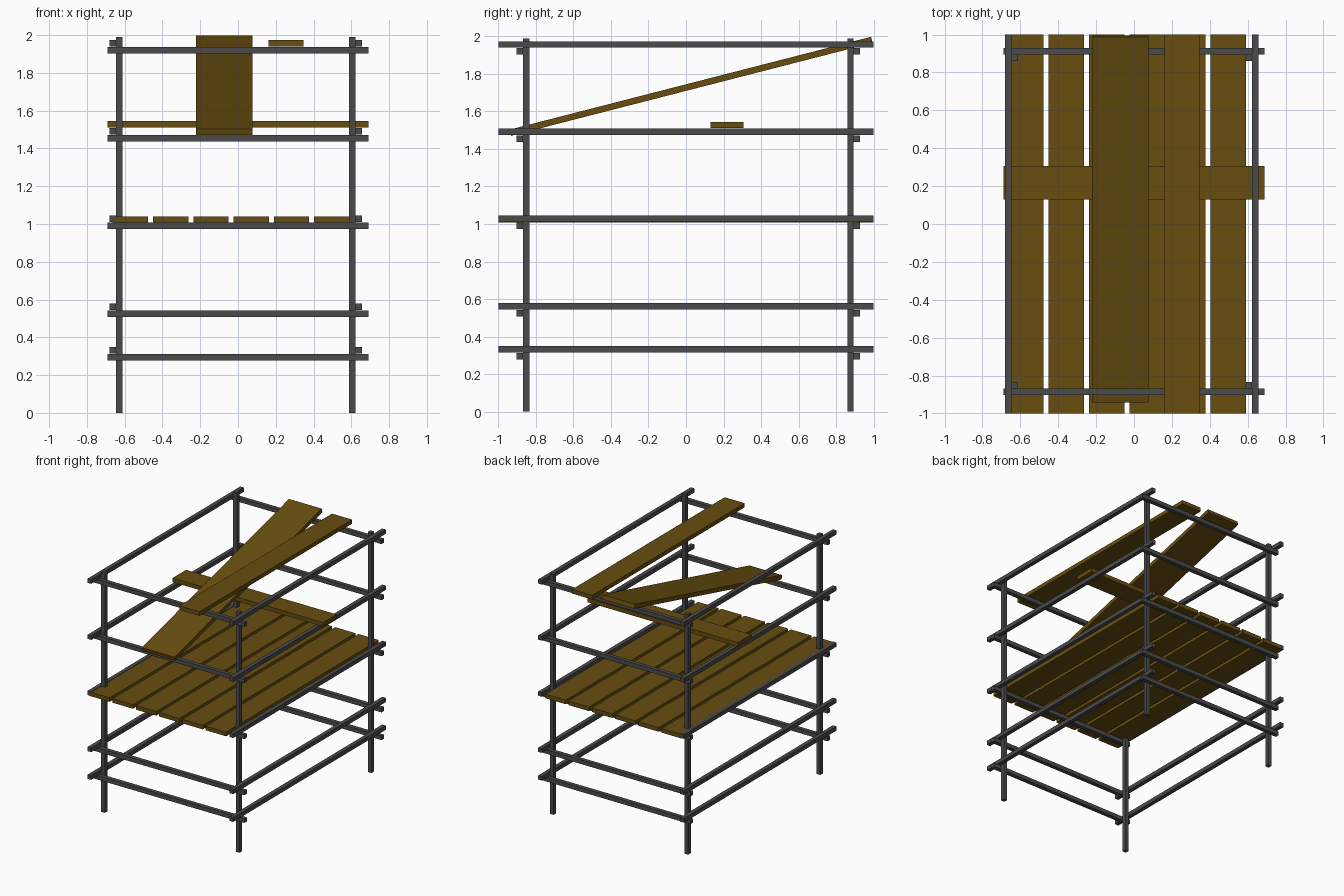
import bpy
import bmesh
import math
from mathutils import Matrix, Vector

cube = bpy.data.objects.get("Cube")
if cube:
    bpy.data.objects.remove(cube, do_unlink=True)


def material(name, rgb):
    mat = bpy.data.materials.new(name)
    mat.use_nodes = True
    mat.diffuse_color = (*rgb, 1)
    mat.node_tree.nodes["Principled BSDF"].inputs["Base Color"].default_value = (*rgb, 1)
    return mat


steel = material("dark_grey_steel", (0.07, 0.07, 0.07))
wood = material("brown_wood", (0.135, 0.075, 0.005))


def box(name, center, size, mat, pitch=0):
    """Flat-faced box, optionally tilted about x."""
    bm = bmesh.new()
    bmesh.ops.create_cube(bm, size=1, matrix=Matrix.Diagonal((*size, 1)))
    mesh = bpy.data.meshes.new(name)
    bm.to_mesh(mesh)
    bm.free()
    mesh.materials.append(mat)
    obj = bpy.data.objects.new(name, mesh)
    obj.location = Vector(center)
    obj.rotation_euler.x = pitch
    bpy.context.collection.objects.link(obj)
    return obj


BAR = 0.034
THICK = 0.034
post_x = {"right": -0.629, "left": 0.605}
post_y = {"front": -0.852, "back": 0.877}

# Corner posts
for side, x in post_x.items():
    for end, y in post_y.items():
        box(f"{end}_{side}_post", (x, y, 0.995), (BAR, BAR, 1.99), steel)

# Rails: cross rails outside the posts, long rails resting on top of them
for i, z in enumerate((0.295, 0.525, 0.99, 1.455, 1.92), 1):
    for end, y in post_y.items():
        out = math.copysign(BAR, y)
        box(f"{end}_cross_rail_{i}", (0, y + out, z), (1.38, BAR, BAR), steel)
    for side, x in post_x.items():
        out = math.copysign(BAR, x)
        box(f"{side}_long_rail_{i}", (x + out, 0, z + 0.037), (BAR, 1.98 + 0.02, BAR), steel)

# Deck planks
for i in range(6):
    box(f"deck_plank_{i + 1}", (-0.57 + i * 0.2134, 0, 1.024), (0.187, 2, THICK), wood)

# Loose planks above the deck
box("cross_plank", (0, 0.218, 1.528), (1.38, 0.176, THICK), wood)
box("top_plank", (0.254, 0, 1.957), (0.184, 2, THICK), wood)
box("sloping_plank", (-0.073, 0.027, 1.734), (0.3, 1.99, THICK), wood, math.radians(14.4))
